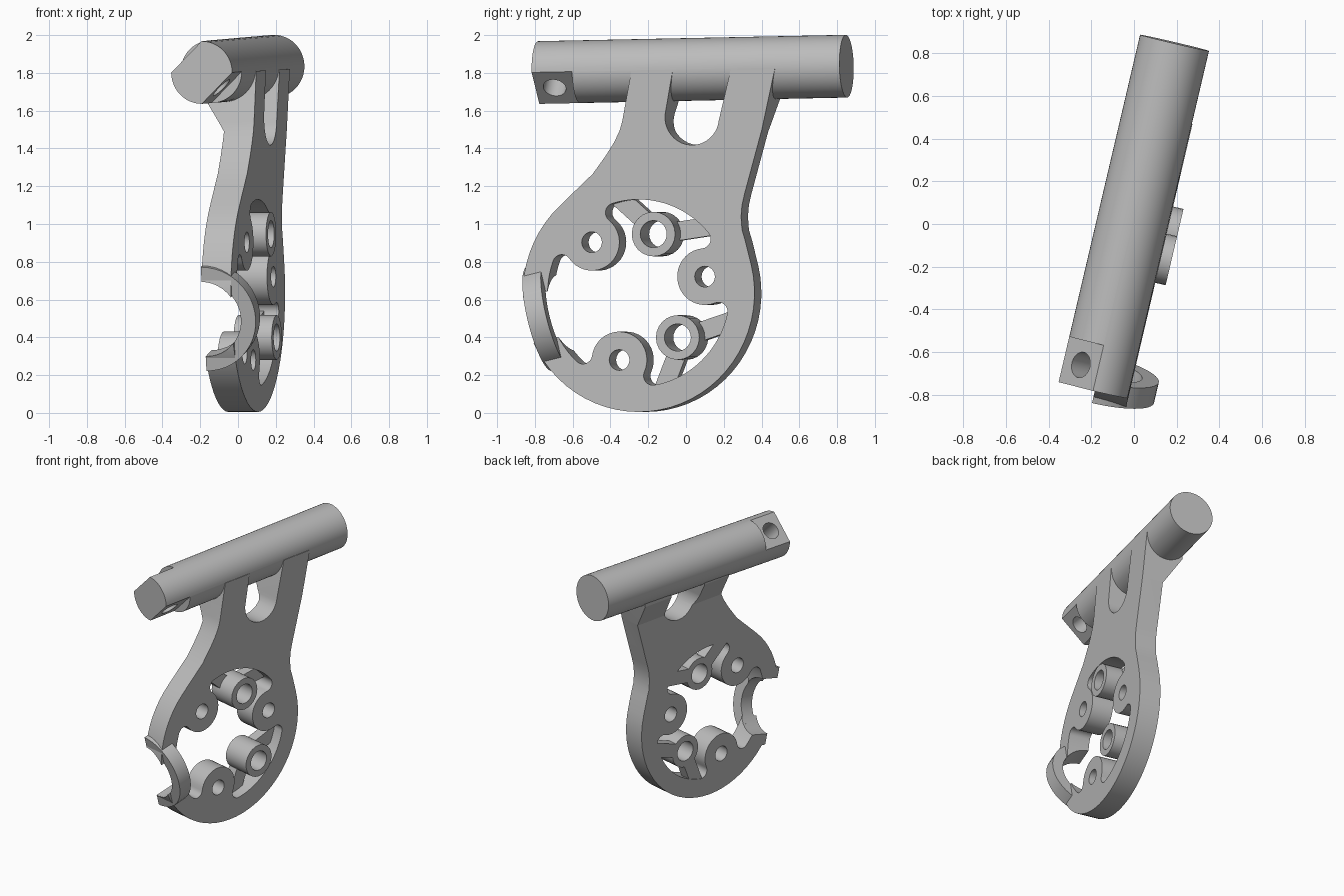
import bpy, bmesh
from math import sin, cos, pi, radians, atan2, acos
from mathutils import Vector, Matrix

cube = bpy.data.objects.get("Cube")
if cube:
    bpy.data.objects.remove(cube, do_unlink=True)

grey = bpy.data.materials.new("plain grey")
grey.use_nodes = True
grey.diffuse_color = (0.5, 0.5, 0.5, 1)
grey.node_tree.nodes["Principled BSDF"].inputs["Base Color"].default_value = (0.5, 0.5, 0.5, 1)

# Working frame: x across the plate thickness, y along the rod, z up
TURN = Matrix.Rotation(radians(-13.2), 4, "Z")
X, Y, Z = Vector((1, 0, 0)), Vector((0, 1, 0)), Vector((0, 0, 1))
HUB = Vector((-0.22, 0.635))
OUTER, INNER = 0.63, 0.495
AXIS = radians(13.5)


def arc(cx, cy, r, a0, a1, n=16):
    return [(cx + r * cos(a0 + (a1 - a0) * i / n), cy + r * sin(a0 + (a1 - a0) * i / n))
            for i in range(n + 1)]


def disc(c, r, n=32):
    return arc(c[0], c[1], r, 0, 2 * pi, n)[:-1]


def polar(angle, r, c=HUB):
    return Vector((c[0] + r * cos(angle), c[1] + r * sin(angle)))


def prism(name, pts, h0, h1, a=Y, b=Z, origin=Vector((0, 0, 0))):
    """Extrude a 2D profile on axes a, b along their normal."""
    n = a.cross(b).normalized()
    bm = bmesh.new()
    low, high = ([bm.verts.new(TURN @ (origin + a * p[0] + b * p[1] + n * h)) for p in pts]
                 for h in (h0, h1))
    bm.faces.new(low[::-1])
    bm.faces.new(high)
    for i in range(len(pts)):
        j = (i + 1) % len(pts)
        bm.faces.new((low[i], low[j], high[j], high[i]))
    bmesh.ops.recalc_face_normals(bm, faces=bm.faces)
    mesh = bpy.data.meshes.new(name)
    bm.to_mesh(mesh)
    bm.free()
    mesh.materials.append(grey)
    ob = bpy.data.objects.new(name, mesh)
    bpy.context.collection.objects.link(ob)
    return ob


def cut(ob, cutters):
    """Subtract the cutters, keep the result and discard them."""
    for c in cutters:
        c.hide_render = True
        mod = ob.modifiers.new("cut", "BOOLEAN")
        mod.operation, mod.solver, mod.object = "DIFFERENCE", "EXACT", c
    bpy.context.view_layer.update()
    ev = ob.evaluated_get(bpy.context.evaluated_depsgraph_get())
    mesh = bpy.data.meshes.new_from_object(ev)
    ob.modifiers.clear()
    ob.data = mesh
    for c in cutters:
        bpy.data.objects.remove(c, do_unlink=True)
    return ob


# Opening: ring wall interrupted by three filleted round lugs
LUG_D, LUG_R, FIL = 0.37, 0.15, 0.05
lug_angles = [AXIS + k * 2 * pi / 3 for k in range(3)]
fc, reach = INNER - FIL, LUG_R + FIL
theta = acos((fc ** 2 + LUG_D ** 2 - reach ** 2) / (2 * fc * LUG_D))
opening = []
for a in lug_angles:
    lug = polar(a, LUG_D)
    c1, c2 = polar(a - theta, fc), polar(a + theta, fc)
    start = a - theta
    d = lug - c1
    turn = (atan2(d.y, d.x) - start) % (2 * pi)
    opening += arc(*c1, FIL, start, start + turn, 8)
    opening += arc(*lug, LUG_R, a + pi + (start + turn - a), a + pi - (start + turn - a), 20)[1:-1]
    opening += arc(*c2, FIL, a + theta - turn, a + theta, 8)
    opening += arc(*HUB, INNER, a + theta, a + 2 * pi / 3 - theta, 16)[1:-1]

# Plate: ring and neck in one outline
outline = arc(*HUB, OUTER, radians(133), radians(374), 44)
outline += [(0.36, 0.91), (0.342, 0.97), (0.337, 1.04), (0.342, 1.10), (0.356, 1.16),
            (0.45, 1.5), (0.52, 1.82), (-0.26, 1.81), (-0.31, 1.54), (-0.325, 1.49),
            (-0.355, 1.43), (-0.40, 1.36), (-0.47, 1.265), (-0.55, 1.19)]
plate = prism("plate", outline, -0.15, 0.16)
back_relief = prism("back_relief", [(-0.4, -0.2), (0.0, -0.2), (0.0, 1.49), (-0.13, 1.69),
                                    (-0.13, 1.9), (-0.4, 1.9)], -1.5, 1.5, X, Z)
slot = prism("slot", [(-0.02, 1.9)] + arc(0.07, 1.565, 0.147, pi - 0.1, 2 * pi - 0.1, 20)
             + [(0.30, 1.9)], -0.4, 0.4)
radial = Vector((0, -cos(AXIS), -sin(AXIS)))
tangent = Vector((0, -sin(AXIS), cos(AXIS)))
hub3 = Vector((0, HUB.x, HUB.y))
notch = prism("notch", disc((0, 0), 0.203, 40), 0.4, 0.9, tangent, tangent.cross(radial) * -1, hub3)
# The notch must run along the radial direction, whichever way its normal points
if (tangent.cross(tangent.cross(radial) * -1)).dot(radial) < 0:
    bpy.data.objects.remove(notch, do_unlink=True)
    notch = prism("notch", disc((0, 0), 0.203, 40), 0.4, 0.9, tangent, tangent.cross(radial), hub3)
holes = [prism("hole", disc(polar(a, LUG_D), 0.055, 24), -0.4, 0.4) for a in lug_angles]
cut(plate, [back_relief, prism("opening", opening, -0.4, 0.4), slot, notch] + holes)

# Saddle: half tube bridging the notch
side = 1 if X.cross(tangent).dot(radial) > 0 else -1
saddle_pts = arc(0, 0, 0.283, -pi / 2, pi / 2, 24) + arc(0, 0, 0.203, pi / 2, -pi / 2, 24)
prism("saddle", saddle_pts, 0.49 if side > 0 else -0.593, 0.593 if side > 0 else -0.49,
      X, tangent, hub3)

# Two bosses, each carried by a pair of arms
for label, sign in (("upper", 1), ("lower", -1)):
    ang = AXIS + sign * pi / 3
    c = polar(ang, 0.325)
    boss = prism(label + "_boss", disc(c, 0.118, 24), 0.003, 0.21)
    cut(boss, [prism("bore", disc(c, 0.072, 24), -0.2, 0.4)])
    for k in (1, -1):
        d = Vector((cos(ang + k * radians(65)), sin(ang + k * radians(65))))
        w = Vector((-d.y, d.x)) * 0.05
        p, q = c + d * 0.1, c + d * 0.3
        prism(label + "_arm", [p - w, q - w, q + w, p + w], 0.003, 0.08)

# Rod: slightly rising bar with two flats and a cross hole at the front
along = Vector((0, 1, 0.02)).normalized()
up = X.cross(along)
mid = Vector((-0.009, 0, 1.818))
# x cross up points backwards along the rod, so depths are negated
rod = prism("rod", disc((0, 0), 0.166, 48), -0.871, 0.803, X, up, mid)
diag, other = (X - up).normalized(), (X + up).normalized()
cutters = []
for s in (1, -1):
    lo, hi = sorted((s * 0.117, s * 0.3))
    cutters.append(prism("flat", [(lo, -0.3), (hi, -0.3), (hi, 0.3), (lo, 0.3)],
                         0.583, 1.0, diag, other, mid))
cutters.append(prism("cross_hole", disc((0, 0), 0.061, 24), -0.4, 0.4,
                     along, other, mid - along * 0.699))
cut(rod, cutters)

# Smooth curves, crisp edges
for ob in bpy.context.view_layer.objects:
    ob.select_set(ob.type == "MESH" and ob.data.materials.get("plain grey") is not None)
bpy.context.view_layer.objects.active = rod
bpy.ops.object.shade_smooth_by_angle(angle=radians(25))
